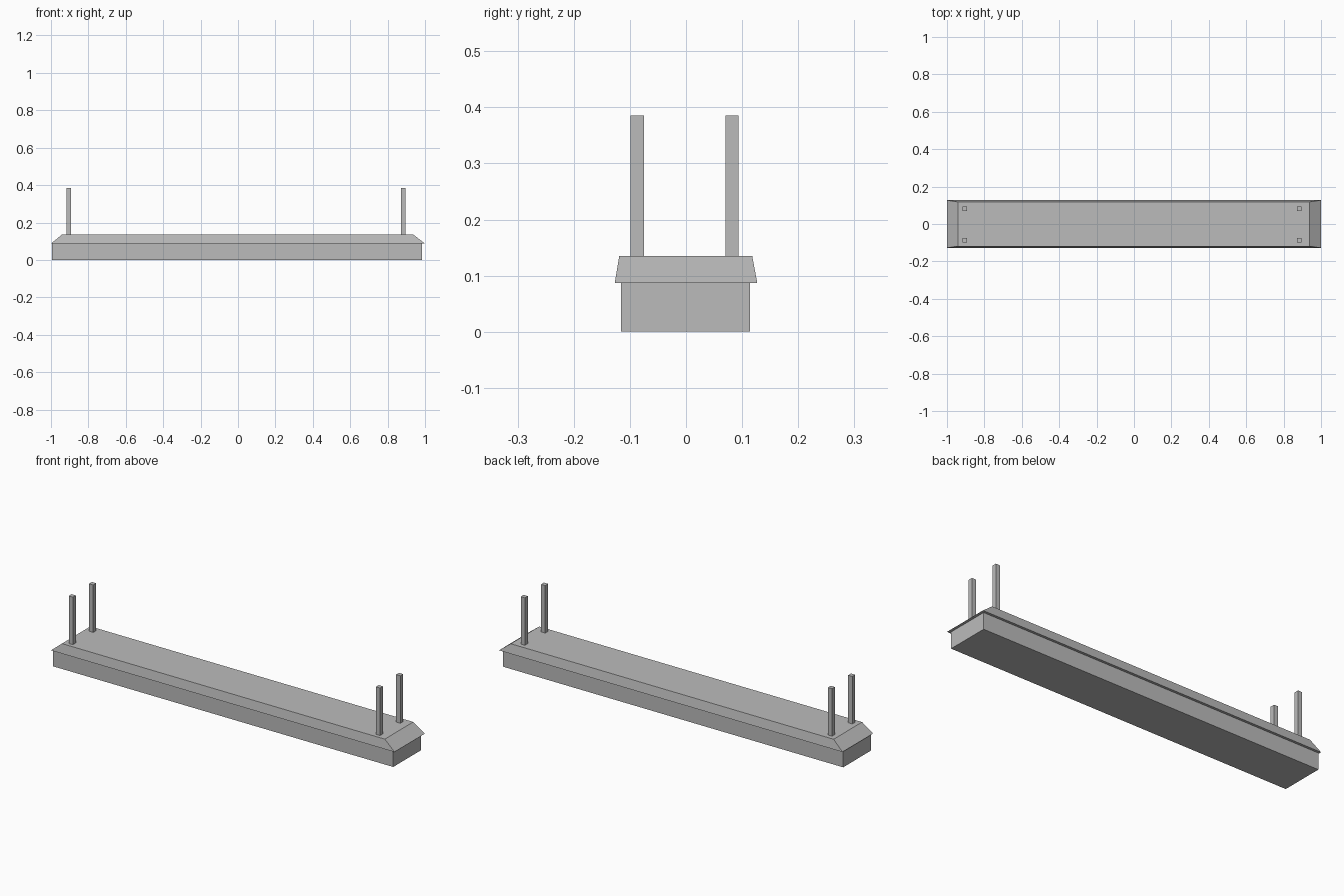
import bpy
import bmesh

cube = bpy.data.objects.get("Cube")
if cube:
    bpy.data.objects.remove(cube, do_unlink=True)

# Single grey finish
GREY = (0.5, 0.5, 0.5, 1.0)
grey = bpy.data.materials.new("grey")
grey.use_nodes = True
grey.diffuse_color = GREY
grey.node_tree.nodes["Principled BSDF"].inputs["Base Color"].default_value = GREY


def frustum(name, low, high, z0, z1):
    """Block between two rectangles, each given as (x0, x1, y0, y1)."""
    bm = bmesh.new()
    bmesh.ops.create_cube(bm, size=2)
    for v in bm.verts:
        x0, x1, y0, y1 = high if v.co.z > 0 else low
        v.co = (x1 if v.co.x > 0 else x0,
                y1 if v.co.y > 0 else y0,
                z1 if v.co.z > 0 else z0)
    mesh = bpy.data.meshes.new(name)
    bm.to_mesh(mesh)
    bm.free()
    mesh.materials.append(grey)
    obj = bpy.data.objects.new(name, mesh)
    bpy.context.collection.objects.link(obj)
    return obj


# Long base block
base = (-0.995, 0.985, -0.116, 0.114)
frustum("base", base, base, 0, 0.087)

# Overhanging cap with sloped edges
frustum("sloped_cap", (-1, 1, -0.127, 0.127),
        (-0.942, 0.938, -0.119, 0.118), 0.087, 0.135)

# Four slim posts near the corners
for side, x in (("right", -0.904), ("left", 0.884)):
    for end, y in (("front", -0.087), ("back", 0.082)):
        foot = (x - 0.012, x + 0.012, y - 0.012, y + 0.012)
        frustum(f"{end}_{side}_post", foot, foot, 0.135, 0.385)
